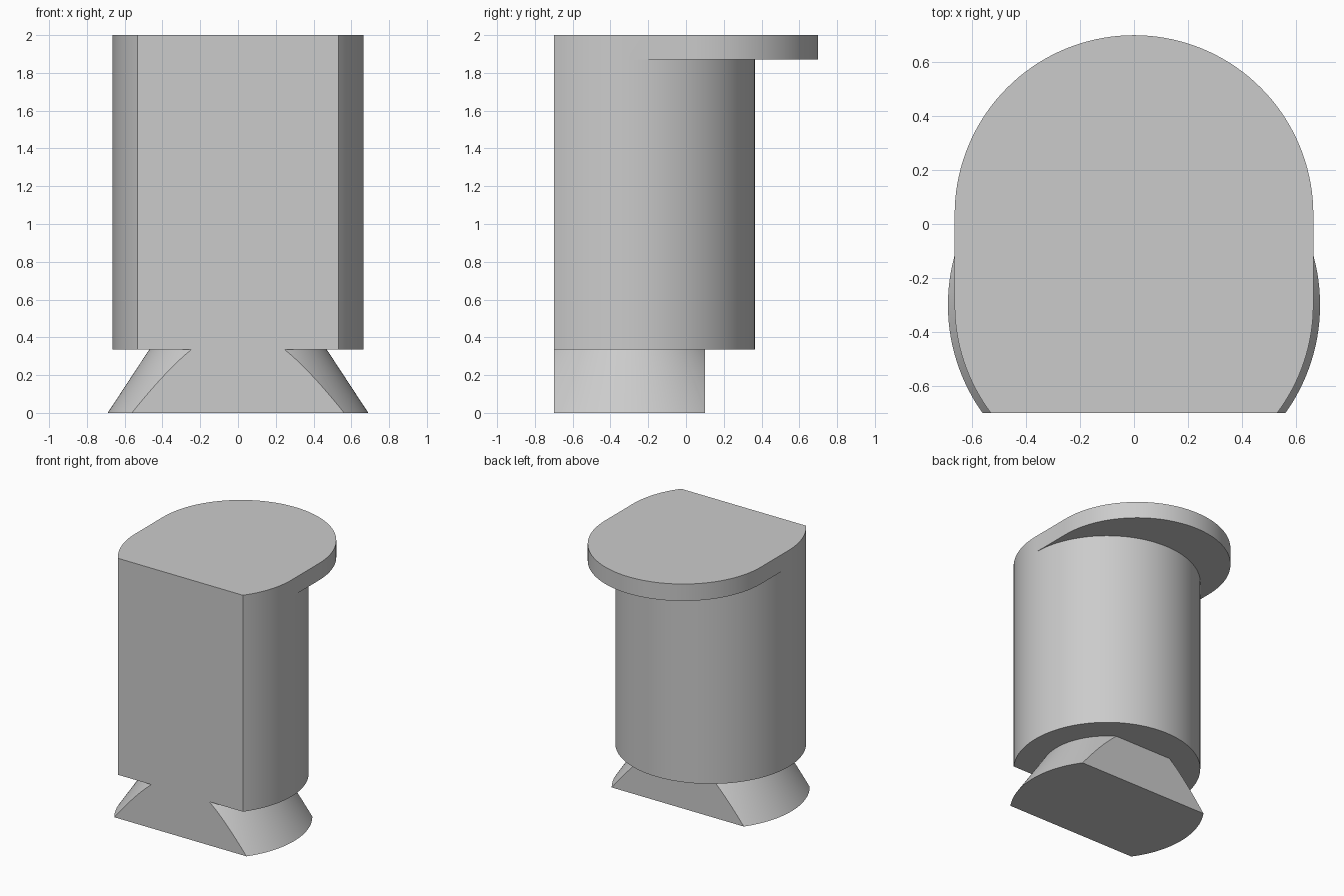
import bpy, bmesh, math
from mathutils import Vector

cube = bpy.data.objects.get("Cube")
if cube:
    bpy.data.objects.remove(cube, do_unlink=True)

R, AXIS_Y, FRONT_Y = 0.665, -0.3, -0.7     # barrel radius, its axis, flat front
FOOT_TOP, LEDGE_Z, TOP_Z = 0.335, 1.87, 2.0
CAP_SHIFT = 0.335                          # how far the cap reaches backwards

grey = bpy.data.materials.new("plain grey")
grey.use_nodes = True
colour = (0.6, 0.6, 0.6, 1)
grey.diffuse_color = colour
grey.node_tree.nodes["Principled BSDF"].inputs["Base Color"].default_value = colour


def finish(bm, name):
    """Clean the mesh, link it as an object and shade it smooth by angle."""
    bmesh.ops.remove_doubles(bm, verts=bm.verts, dist=1e-5)
    bmesh.ops.recalc_face_normals(bm, faces=bm.faces)
    mesh = bpy.data.meshes.new(name)
    bm.to_mesh(mesh)
    bm.free()
    mesh.materials.append(grey)
    obj = bpy.data.objects.new(name, mesh)
    bpy.context.collection.objects.link(obj)
    bpy.ops.object.select_all(action="DESELECT")
    obj.select_set(True)
    bpy.context.view_layer.objects.active = obj
    bpy.ops.object.shade_smooth_by_angle(angle=math.radians(25))
    return obj


def arc(start, end, steps):
    """Points on the barrel's outline between two angles."""
    angles = [start + (end - start) * i / steps for i in range(steps + 1)]
    return [Vector((R * math.cos(a), AXIS_Y + R * math.sin(a), 0)) for a in angles]


def at(points, z, shift=0):
    return [Vector((p.x, p.y + shift, z)) for p in points]


def strip(bm, lower, upper):
    """Row of quads between two point lists."""
    for i in range(len(lower) - 1):
        corners = (lower[i], lower[i + 1], upper[i + 1], upper[i])
        bm.faces.new([bm.verts.new(c) for c in corners])


def cap(bm, points):
    bm.faces.new([bm.verts.new(p) for p in points])


# Body: flat-fronted barrel whose cap slides backwards into an overhang
bm = bmesh.new()
cut = math.asin((AXIS_Y - FRONT_Y) / R)
rear = arc(0, math.pi, 72)
front = arc(math.pi, math.pi + cut, 16) + arc(-cut, 0, 16)
outline = rear + front[1:]
strip(bm, at(outline, FOOT_TOP), at(outline, LEDGE_Z))
strip(bm, at(front, LEDGE_Z), at(front, TOP_Z))
strip(bm, at(rear, LEDGE_Z), at(rear, LEDGE_Z, CAP_SHIFT))
strip(bm, at(rear, LEDGE_Z, CAP_SHIFT), at(rear, TOP_Z, CAP_SHIFT))
for p in (rear[0], rear[-1]):
    side = [p, p + Vector((0, CAP_SHIFT, 0))]
    strip(bm, at(side, LEDGE_Z), at(side, TOP_Z))
cap(bm, at(outline[:-1], FOOT_TOP))
cap(bm, at(rear, TOP_Z, CAP_SHIFT) + at(front, TOP_Z))
finish(bm, "barrel_body")

# Foot: flared cone with flat front and back
bm = bmesh.new()
bmesh.ops.create_cone(bm, cap_ends=True, segments=144, radius1=0.69, radius2=0.47, depth=FOOT_TOP)
bmesh.ops.translate(bm, verts=bm.verts, vec=(0, AXIS_Y, FOOT_TOP / 2))
for y, direction in ((FRONT_Y, -1), (0.1, 1)):
    result = bmesh.ops.bisect_plane(
        bm, geom=bm.verts[:] + bm.edges[:] + bm.faces[:],
        plane_co=(0, y, 0), plane_no=(0, direction, 0), clear_outer=True)
    rim = [e for e in result["geom_cut"] if isinstance(e, bmesh.types.BMEdge)]
    bmesh.ops.holes_fill(bm, edges=rim, sides=0)
finish(bm, "flared_foot")
